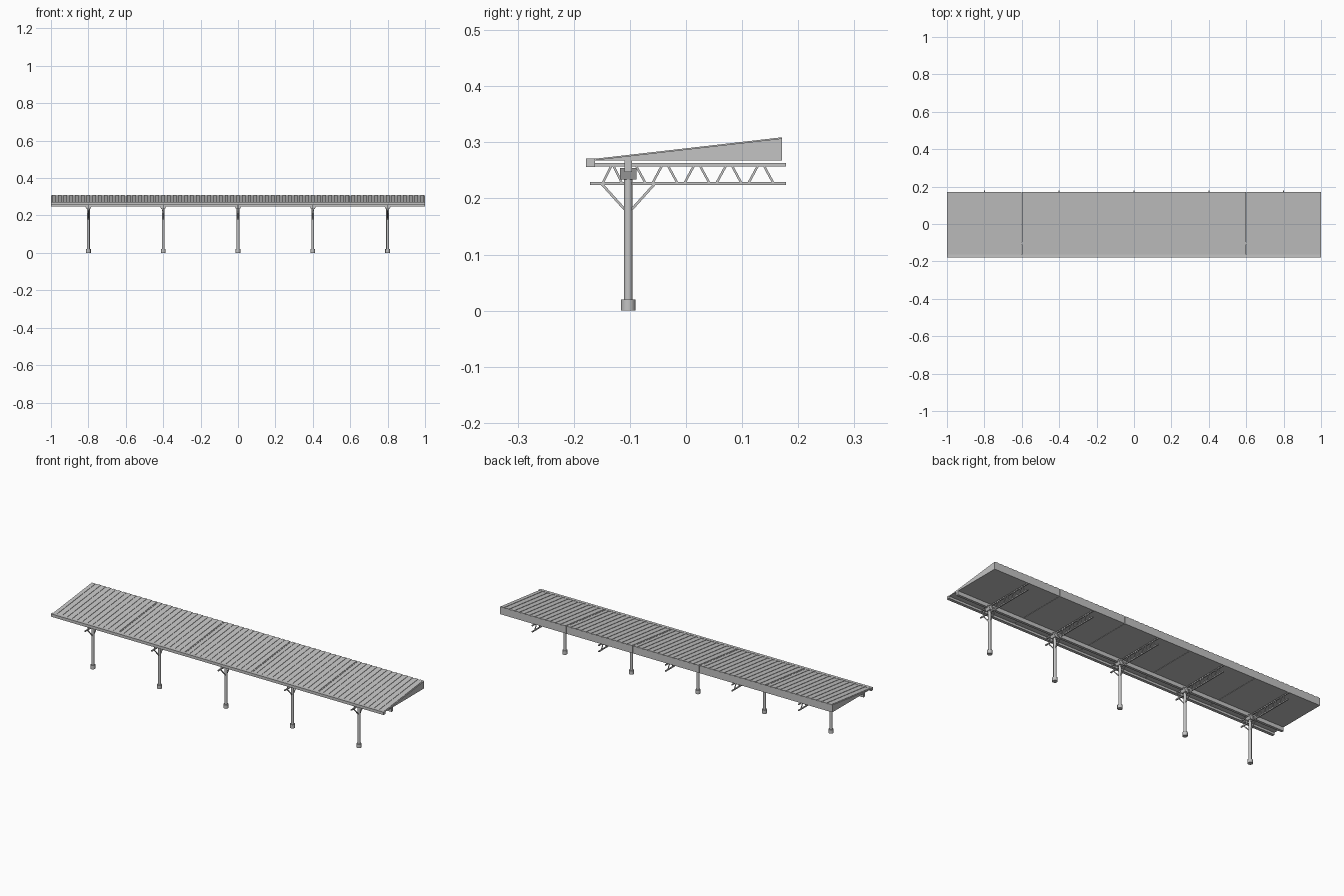
import bpy, bmesh, math
from mathutils import Vector

cube = bpy.data.objects.get("Cube")
if cube:
    bpy.data.objects.remove(cube, do_unlink=True)

GREY = (0.55, 0.55, 0.55, 1)
metal = bpy.data.materials.new("grey_metal")
metal.use_nodes = True
metal.diffuse_color = GREY
metal.node_tree.nodes["Principled BSDF"].inputs["Base Color"].default_value = GREY

BAY = 0.4
POST_Y = -0.103
CENTRES = [BAY * i for i in range(-2, 3)]


def finish(name, bm, smooth=False):
    bmesh.ops.recalc_face_normals(bm, faces=bm.faces)
    mesh = bpy.data.meshes.new(name)
    bm.to_mesh(mesh)
    bm.free()
    mesh.materials.append(metal)
    ob = bpy.data.objects.new(name, mesh)
    bpy.context.collection.objects.link(ob)
    if smooth:
        bpy.ops.object.select_all(action='DESELECT')
        ob.select_set(True)
        bpy.context.view_layer.objects.active = ob
        bpy.ops.object.shade_smooth_by_angle(angle=math.radians(40))
    return ob


def prism(bm, outline, x0, x1):
    """Extrude a (y, z) outline from x0 to x1."""
    a = [bm.verts.new((x0, y, z)) for y, z in outline]
    b = [bm.verts.new((x1, y, z)) for y, z in outline]
    bm.faces.new(a)
    bm.faces.new(b[::-1])
    for i in range(len(a)):
        j = (i + 1) % len(a)
        bm.faces.new((a[i], b[i], b[j], a[j]))


def box(bm, x0, x1, y0, y1, z0, z1):
    prism(bm, [(y0, z0), (y1, z0), (y1, z1), (y0, z1)], x0, x1)


def bar(bm, x, p, q, width):
    """Flat-sided bar in the y-z plane between two points."""
    p, q = Vector(p), Vector(q)
    d = (q - p).normalized() * width / 2
    n = Vector((-d.y, d.x))
    prism(bm, [p + n, q + n, q - n, p - n], x - width / 2, x + width / 2)


def cylinder(bm, x, radius, z0, z1):
    made = bmesh.ops.create_cone(bm, cap_ends=True, segments=16,
                                 radius1=radius, radius2=radius, depth=z1 - z0)
    bmesh.ops.translate(bm, verts=made["verts"], vec=(x, POST_Y, (z0 + z1) / 2))


# Wedge-shaped roof bays with raised ribs, separated by thin seams
FRONT, BACK, EAVE, RIDGE = -0.165, 0.171, 0.2685, 0.307
RIBS, RIB_H = 13, 0.002
pitch = BAY / RIBS
for n, cx in enumerate(CENTRES):
    half = BAY / 2 - 0.0008
    bm = bmesh.new()
    prism(bm, [(FRONT, EAVE - 0.001), (FRONT, EAVE), (BACK, RIDGE),
               (BACK, EAVE - 0.001)], cx - half, cx + half)
    finish(f"roof_bay_{n + 1}", bm)
    bm = bmesh.new()
    for i in range(RIBS):
        x = cx + (i - RIBS / 2 + 0.5) * pitch
        prism(bm, [(FRONT, EAVE), (FRONT, EAVE + RIB_H),
                   (BACK, RIDGE + RIB_H), (BACK, RIDGE)],
              x - pitch * 0.3, x + pitch * 0.3)
    finish(f"roof_ribs_{n + 1}", bm)

# Full-length gutter and purlin
bm = bmesh.new()
box(bm, -1, 1, -0.178, -0.162, 0.256, 0.2715)
finish("front_gutter", bm)
bm = bmesh.new()
box(bm, -1, 1, -0.110, -0.096, 0.247, 0.2685)
finish("purlin", bm)

# Posts, brackets, trusses and braces
TOP, BOTTOM = 0.260, 0.2268
for n, x in enumerate(CENTRES):
    bm = bmesh.new()
    cylinder(bm, x, 0.0075, 0.0, 0.25)
    finish(f"post_{n + 1}", bm, True)
    bm = bmesh.new()
    cylinder(bm, x, 0.0128, 0.0, 0.02)
    finish(f"post_base_{n + 1}", bm, True)

    # bracket flares outwards towards its top
    bm = bmesh.new()
    box(bm, x - 0.02, x + 0.02, POST_Y - 0.015, POST_Y + 0.015, 0.234, 0.2545)
    for v in bm.verts:
        if v.co.z < 0.24:
            v.co.x = x + (v.co.x - x) * 0.5
    finish(f"post_bracket_{n + 1}", bm)

    bm = bmesh.new()
    for z in (TOP, BOTTOM):
        bar(bm, x, (-0.171, z), (0.178, z), 0.0058)
    for y0, y1 in ((-0.149, -0.132), (-0.114, -0.130)):
        bar(bm, x, (y0, BOTTOM), (y1, TOP), 0.004)
    for i in range(5):
        y = -0.09 + i * 0.057
        bar(bm, x, (y, TOP), (y + 0.018, BOTTOM), 0.004)
        if i < 4:
            bar(bm, x, (y + 0.03, BOTTOM), (y + 0.048, TOP), 0.004)
    finish(f"truss_{n + 1}", bm)

    bm = bmesh.new()
    for s in (-1, 1):
        bar(bm, x, (POST_Y + s * 0.048, BOTTOM), (POST_Y + s * 0.004, 0.178), 0.0045)
    finish(f"post_braces_{n + 1}", bm)
